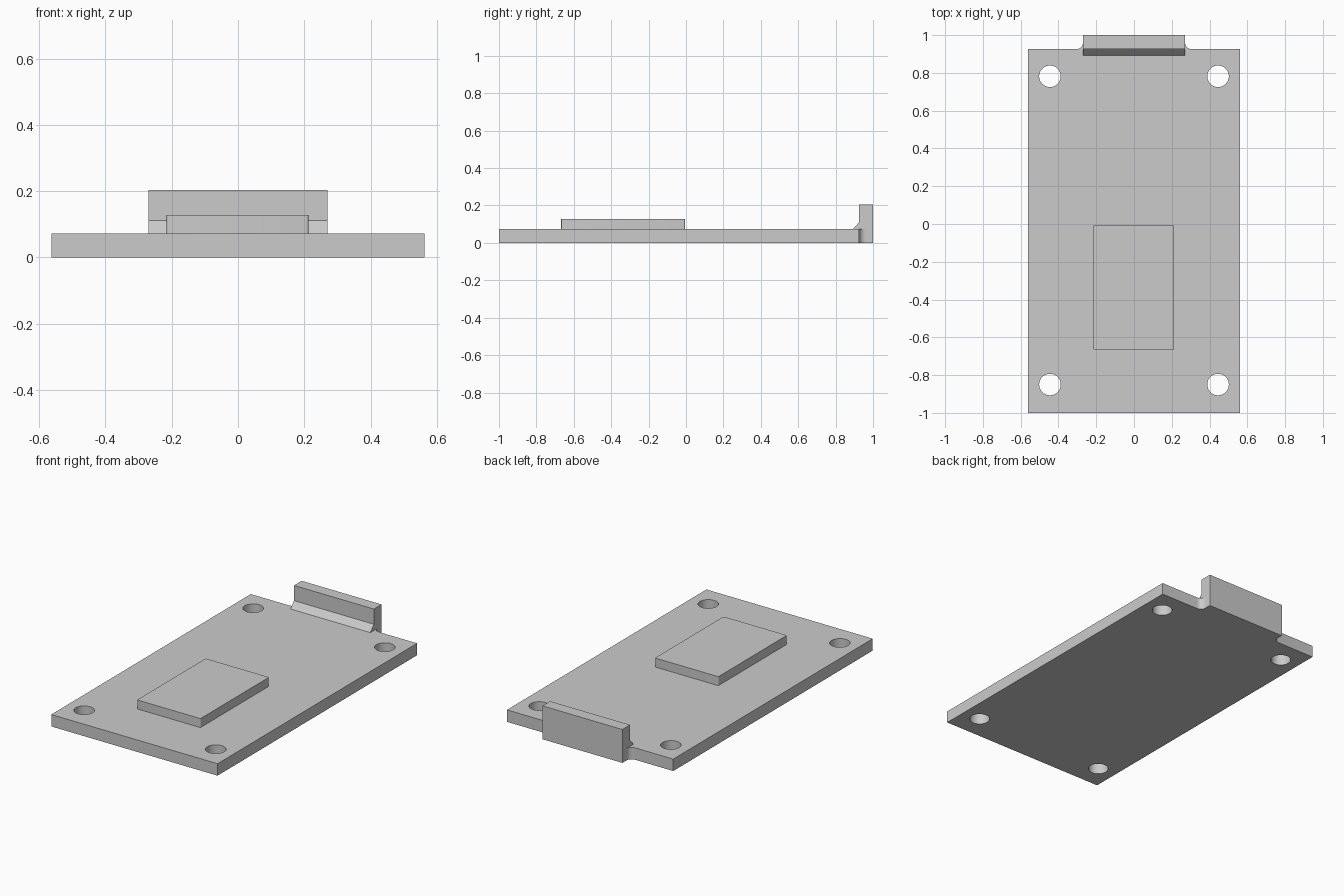
import bpy, bmesh
from math import sin, cos, pi
from mathutils import Matrix

old = bpy.data.objects.get("Cube")
if old:
    bpy.data.objects.remove(old, do_unlink=True)

grey = bpy.data.materials.new("plain grey")
grey.use_nodes = True
grey.diffuse_color = (0.6, 0.6, 0.6, 1)
grey.node_tree.nodes["Principled BSDF"].inputs["Base Color"].default_value = (0.6, 0.6, 0.6, 1)


def add_object(name, bm):
    bmesh.ops.recalc_face_normals(bm, faces=bm.faces)
    mesh = bpy.data.meshes.new(name)
    bm.to_mesh(mesh)
    bm.free()
    mesh.materials.append(grey)
    obj = bpy.data.objects.new(name, mesh)
    bpy.context.collection.objects.link(obj)
    return obj


def prism(name, outline, direction):
    """Extrude a closed outline of 3D points along a direction."""
    bm = bmesh.new()
    face = bm.faces.new([bm.verts.new(p) for p in outline])
    out = bmesh.ops.extrude_face_region(bm, geom=[face])
    moved = [v for v in out["geom"] if isinstance(v, bmesh.types.BMVert)]
    bmesh.ops.translate(bm, verts=moved, vec=direction)
    return add_object(name, bm)


def select_only(obj):
    bpy.ops.object.select_all(action='DESELECT')
    obj.select_set(True)
    bpy.context.view_layer.objects.active = obj


HALF, EDGE, THICK = 0.562, 0.926, 0.073
TAB, FILLET = 0.27, 0.035

# base plate with the rear tab footprint and its filleted inner corners
side = [(HALF, -1), (HALF, EDGE)]
for i in range(9):
    a = pi / 2 * i / 8
    side.append((TAB + FILLET * (1 - sin(a)), EDGE + FILLET * (1 - cos(a))))
side.append((TAB, 1))
outline = side + [(-x, y) for x, y in reversed(side)]
plate = prism("base_plate", [(x, y, 0) for x, y in outline], (0, 0, THICK))

# four mounting holes
bm = bmesh.new()
for x in (-0.445, 0.445):
    for y in (-0.85, 0.782):
        bmesh.ops.create_cone(bm, cap_ends=True, segments=48, radius1=0.057,
                              radius2=0.057, depth=0.4,
                              matrix=Matrix.Translation((x, y, 0)))
cutter = add_object("hole_cutter", bm)
cutter.hide_render = True
drill = plate.modifiers.new("holes", 'BOOLEAN')
drill.operation = 'DIFFERENCE'
drill.solver = 'EXACT'
drill.object = cutter
select_only(plate)
bpy.ops.object.modifier_apply(modifier="holes")
bpy.data.objects.remove(cutter, do_unlink=True)
bpy.ops.object.shade_smooth_by_angle()

# upright rear stop with a sloped foot
profile = [(0.892, THICK), (1, THICK), (1, 0.204), (EDGE, 0.204), (EDGE, 0.111)]
prism("rear_stop", [(-TAB, y, z) for y, z in profile], (2 * TAB, 0, 0))

# raised pad with slightly rounded corners
x0, x1, y0, y1, r = -0.215, 0.213, -0.667, -0.005, 0.008
corners = [(x1 - r, y1 - r), (x0 + r, y1 - r), (x0 + r, y0 + r), (x1 - r, y0 + r)]
pad_outline = []
for k, (cx, cy) in enumerate(corners):
    for i in range(5):
        a = pi / 2 * (k + i / 4)
        pad_outline.append((cx + r * cos(a), cy + r * sin(a), THICK))
pad = prism("raised_pad", pad_outline, (0, 0, 0.055))
select_only(pad)
bpy.ops.object.shade_smooth_by_angle()
